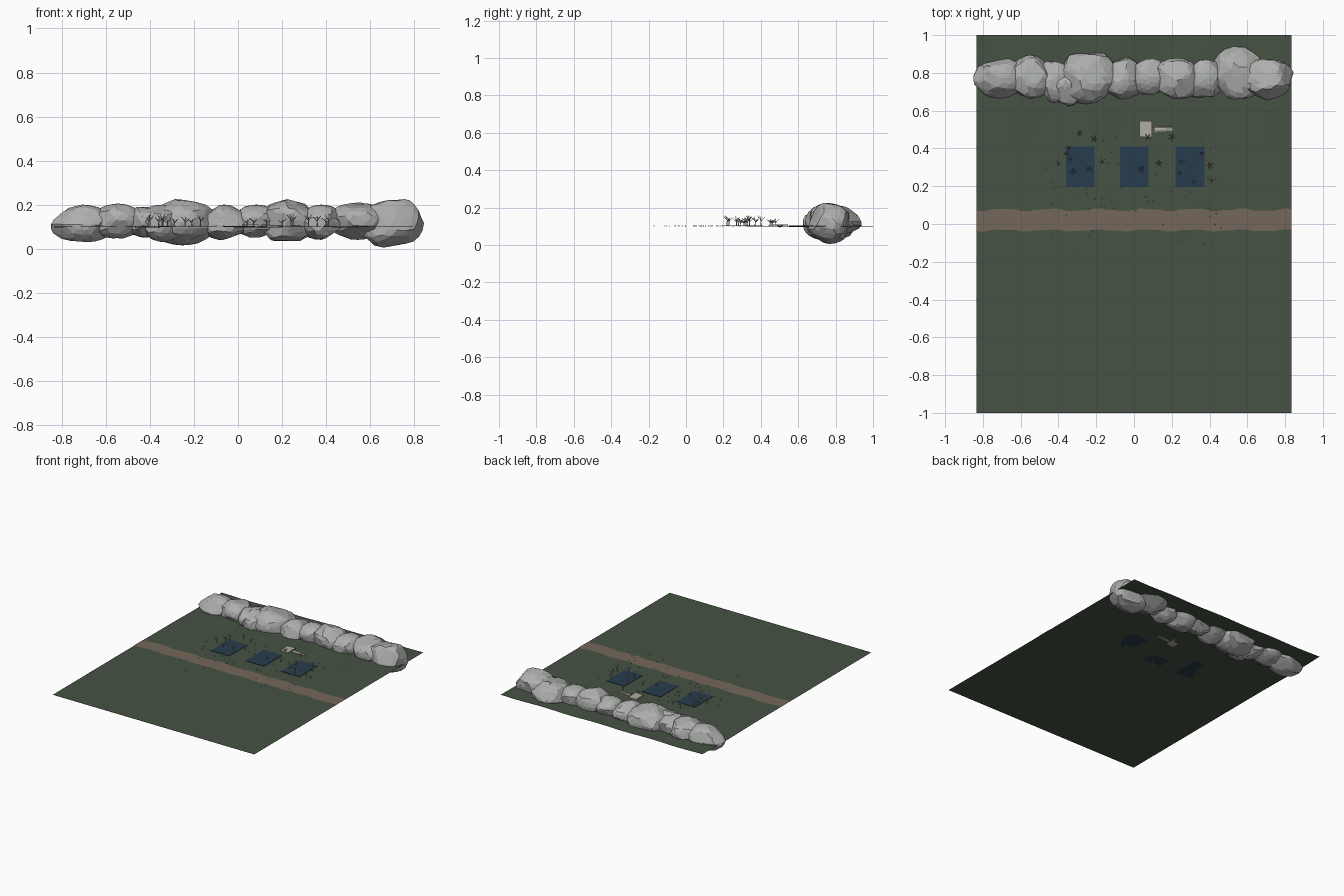
import bpy, bmesh, math, random
from mathutils import Vector, Matrix, noise

if "Cube" in bpy.data.objects:
    bpy.data.objects.remove(bpy.data.objects["Cube"])

random.seed(7)
GROUND_Z = 0.1


def material(name, rgb):
    m = bpy.data.materials.new(name)
    m.diffuse_color = (*[(c / 255) ** 2.2 for c in rgb], 1)
    m.use_nodes = True
    m.node_tree.nodes["Principled BSDF"].inputs["Base Color"].default_value = m.diffuse_color
    return m


GRASS = material("moss green", (72, 83, 69))
EARTH = material("path brown", (116, 103, 90))
WATER = material("pool blue", (44, 63, 78))
STONE = material("stone grey", (172, 174, 172))
PALE = material("pale wood", (176, 172, 160))


def finish(name, bm, mat):
    me = bpy.data.meshes.new(name)
    bm.to_mesh(me)
    bm.free()
    me.materials.append(mat)
    ob = bpy.data.objects.new(name, me)
    bpy.context.collection.objects.link(ob)
    return ob


def ground_height(x, y):
    # gentle swells that only appear toward the back
    fade = min(max((y - 0.3) / 0.6, 0), 1)
    return GROUND_Z + 0.007 * fade * math.sin(x * 14 + 1) * math.cos(y * 5)


# Ground sheet
bm = bmesh.new()
bmesh.ops.create_grid(bm, x_segments=48, y_segments=56, size=1)
for v in bm.verts:
    v.co.x *= 0.835
    v.co.z = ground_height(v.co.x, v.co.y)
finish("ground", bm, GRASS)

# Path strip with uneven edges
bm = bmesh.new()
pairs = []
for i in range(49):
    x = -0.835 + 1.67 * i / 48
    w = 0.006 * math.sin(x * 25) + 0.003 * math.sin(x * 57)
    pairs.append([bm.verts.new((x, y, GROUND_Z + 0.002))
                  for y in (-0.034 + w * 0.8, 0.075 + w)])
for a, b in zip(pairs, pairs[1:]):
    bm.faces.new((a[0], b[0], b[1], a[1]))
finish("path", bm, EARTH)


def slab(name, x0, x1, y0, y1, z0, z1, mat):
    bm = bmesh.new()
    bmesh.ops.create_cube(bm, size=1)
    bmesh.ops.scale(bm, vec=(x1 - x0, y1 - y0, z1 - z0), verts=bm.verts)
    bmesh.ops.translate(bm, vec=((x0 + x1) / 2, (y0 + y1) / 2, (z0 + z1) / 2), verts=bm.verts)
    return finish(name, bm, mat)


# Three pools
for n, x in (("left", -0.285), ("middle", 0.002), ("right", 0.297)):
    slab(n + "_pool", x - 0.076, x + 0.076, 0.195, 0.41, GROUND_Z, GROUND_Z + 0.003, WATER)

# Flat stone and fallen log behind the pools
slab("flat_stone", 0.03, 0.095, 0.46, 0.545, GROUND_Z - 0.002, GROUND_Z + 0.009, PALE)
bm = bmesh.new()
bmesh.ops.create_cone(bm, cap_ends=True, segments=7, radius1=0.016, radius2=0.010, depth=0.1,
                      matrix=Matrix.Translation((0.155, 0.502, GROUND_Z + 0.002))
                      @ Matrix.Diagonal((1, 1, 0.5, 1)) @ Matrix.Rotation(math.pi / 2, 4, 'Y'))
finish("fallen_log", bm, PALE)


# Rock ridge: faceted boulders (x, y, z, radius x, radius y, radius z)
ROCKS = [
    (-0.71, 0.77, 0.115, 0.14, 0.105, 0.085), (-0.55, 0.78, 0.125, 0.13, 0.115, 0.08),
    (-0.42, 0.75, 0.12, 0.09, 0.11, 0.07), (-0.25, 0.77, 0.12, 0.16, 0.135, 0.105),
    (-0.35, 0.72, 0.115, 0.11, 0.095, 0.085), (-0.06, 0.77, 0.12, 0.11, 0.11, 0.08),
    (0.08, 0.78, 0.125, 0.10, 0.095, 0.075), (0.23, 0.77, 0.13, 0.13, 0.11, 0.095),
    (0.38, 0.77, 0.12, 0.11, 0.10, 0.08), (0.55, 0.80, 0.125, 0.14, 0.14, 0.085),
    (0.70, 0.765, 0.115, 0.145, 0.11, 0.11),
]
for i, (x, y, z, rx, ry, rz) in enumerate(ROCKS):
    bm = bmesh.new()
    bmesh.ops.create_icosphere(bm, subdivisions=3, radius=1)
    # Chop flat facets off a ball
    for _ in range(16):
        n = Vector([random.gauss(0, 1) for _ in range(3)]).normalized()
        d = random.uniform(0.78, 0.92)
        for v in bm.verts:
            over = v.co.dot(n) - d
            if over > 0:
                v.co -= n * over
    lo = [min(v.co[k] for v in bm.verts) for k in range(3)]
    hi = [max(v.co[k] for v in bm.verts) for k in range(3)]
    for v in bm.verts:
        u = [2 * (v.co[k] - lo[k]) / (hi[k] - lo[k]) - 1 for k in range(3)]
        v.co = (x + u[0] * rx, y + u[1] * ry, z + u[2] * rz)
    bmesh.ops.dissolve_limit(bm, angle_limit=math.radians(9), verts=bm.verts, edges=bm.edges)
    finish(f"boulder_{i + 1}", bm, STONE)


def twig(bm, a, b, r):
    axis = b - a
    mat = Matrix.Translation((a + b) / 2) @ axis.to_track_quat('Z', 'Y').to_matrix().to_4x4()
    bmesh.ops.create_cone(bm, cap_ends=True, segments=4, radius1=r, radius2=r * 0.6,
                          depth=axis.length, matrix=mat)


# Bare shrubs: stem with forked branches
SHRUBS = [(-0.40, 0.32), (-0.36, 0.37), (-0.345, 0.40), (-0.34, 0.34), (-0.32, 0.28),
          (-0.29, 0.48), (-0.24, 0.29), (-0.21, 0.45), (-0.17, 0.33), (0.04, 0.29),
          (0.07, 0.46), (0.13, 0.32), (0.20, 0.46), (0.25, 0.33), (0.24, 0.27),
          (0.32, 0.22), (0.40, 0.31), (0.41, 0.23), (0.36, 0.37)]
bm = bmesh.new()
for x, y in SHRUBS:
    h = random.uniform(0.035, 0.065)
    base = Vector((x, y, GROUND_Z))
    top = base + Vector((0, 0, h * 0.65))
    twig(bm, base, top, 0.0028)
    turn = random.uniform(0, 6)
    for k in range(5):
        a = turn + k * math.tau / 5
        start = base.lerp(top, 0.6 + 0.1 * (k % 4))
        tip = start + Vector((math.cos(a) * 0.02, math.sin(a) * 0.02, h * 0.35))
        twig(bm, start, tip, 0.0017)
finish("shrubs", bm, PALE)

# Scattered pebbles
bm = bmesh.new()
for _ in range(60):
    x, y = random.uniform(-0.47, 0.47), random.triangular(-0.2, 0.5, 0.25)
    bmesh.ops.create_icosphere(bm, subdivisions=1, radius=0.003,
                               matrix=Matrix.Translation((x, y, GROUND_Z + 0.002)))
finish("pebbles", bm, PALE)
